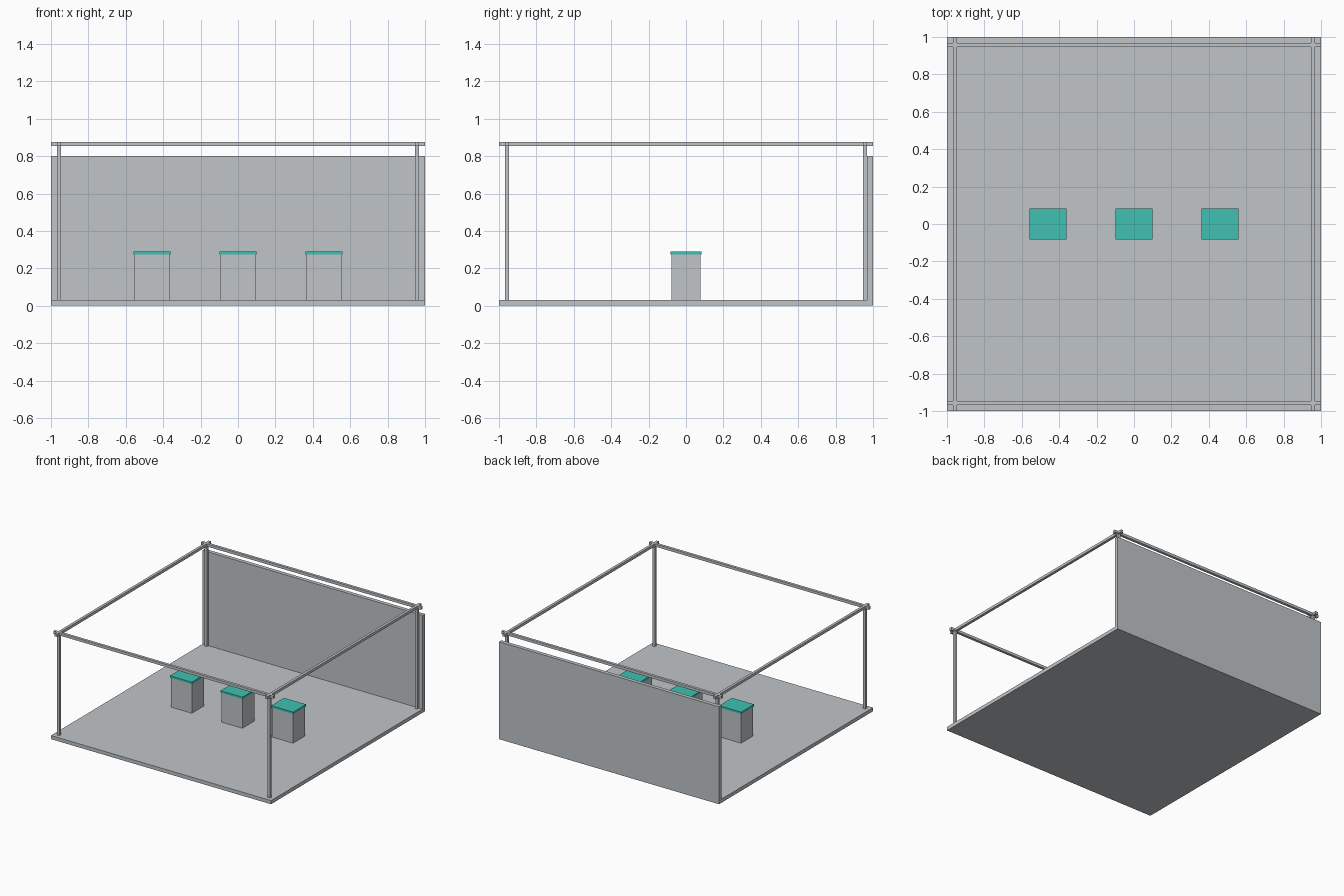
import bpy

if "Cube" in bpy.data.objects:
    bpy.data.objects.remove(bpy.data.objects["Cube"], do_unlink=True)


def make_material(name, rgb):
    mat = bpy.data.materials.new(name)
    mat.use_nodes = True
    color = (*rgb, 1.0)
    mat.diffuse_color = color
    mat.node_tree.nodes["Principled BSDF"].inputs["Base Color"].default_value = color
    return mat


grey = make_material("light_grey", (0.53, 0.56, 0.58))
teal = make_material("teal", (0.05, 0.53, 0.44))


def box(name, center, size, mat):
    """Axis-aligned box from its centre and full size."""
    bpy.ops.mesh.primitive_cube_add(size=1, location=center)
    obj = bpy.context.object
    obj.name = name
    obj.scale = size
    bpy.ops.object.transform_apply(location=False, rotation=False, scale=True)
    obj.data.materials.append(mat)
    return obj


FLOOR = 0.03     # floor thickness
BAR = 0.022      # truss bar thickness
INSET = 0.957    # bar distance from the centre
BEAM_Z = 0.865   # beam height
TABLE = 0.273    # underside of the counter tops

# Floor and back wall
box("floor", (0, 0, FLOOR / 2), (2, 2, FLOOR), grey)
box("back_wall", (0, 0.984, (FLOOR + 0.8) / 2), (2, 0.032, 0.8 - FLOOR), grey)

# Corner posts and overhead beams
post_height = BEAM_Z - FLOOR
for y, depth_name in ((-INSET, "front"), (INSET, "back")):
    box(f"{depth_name}_beam", (0, y, BEAM_Z), (2, BAR, BAR), grey)
    for x, side_name in ((-INSET, "right"), (INSET, "left")):
        box(f"{depth_name}_{side_name}_post", (x, y, FLOOR + post_height / 2),
            (BAR, BAR, post_height), grey)
for x, side_name in ((-INSET, "right"), (INSET, "left")):
    box(f"{side_name}_beam", (x, 0, BEAM_Z), (BAR, 2, BAR), grey)

# Counters with coloured tops
for x, name in ((-0.46, "right"), (0, "middle"), (0.46, "left")):
    box(f"{name}_counter", (x, 0, (FLOOR + TABLE) / 2), (0.19, 0.156, TABLE - FLOOR), grey)
    box(f"{name}_counter_top", (x, 0, TABLE + 0.008), (0.2, 0.168, 0.016), teal)
